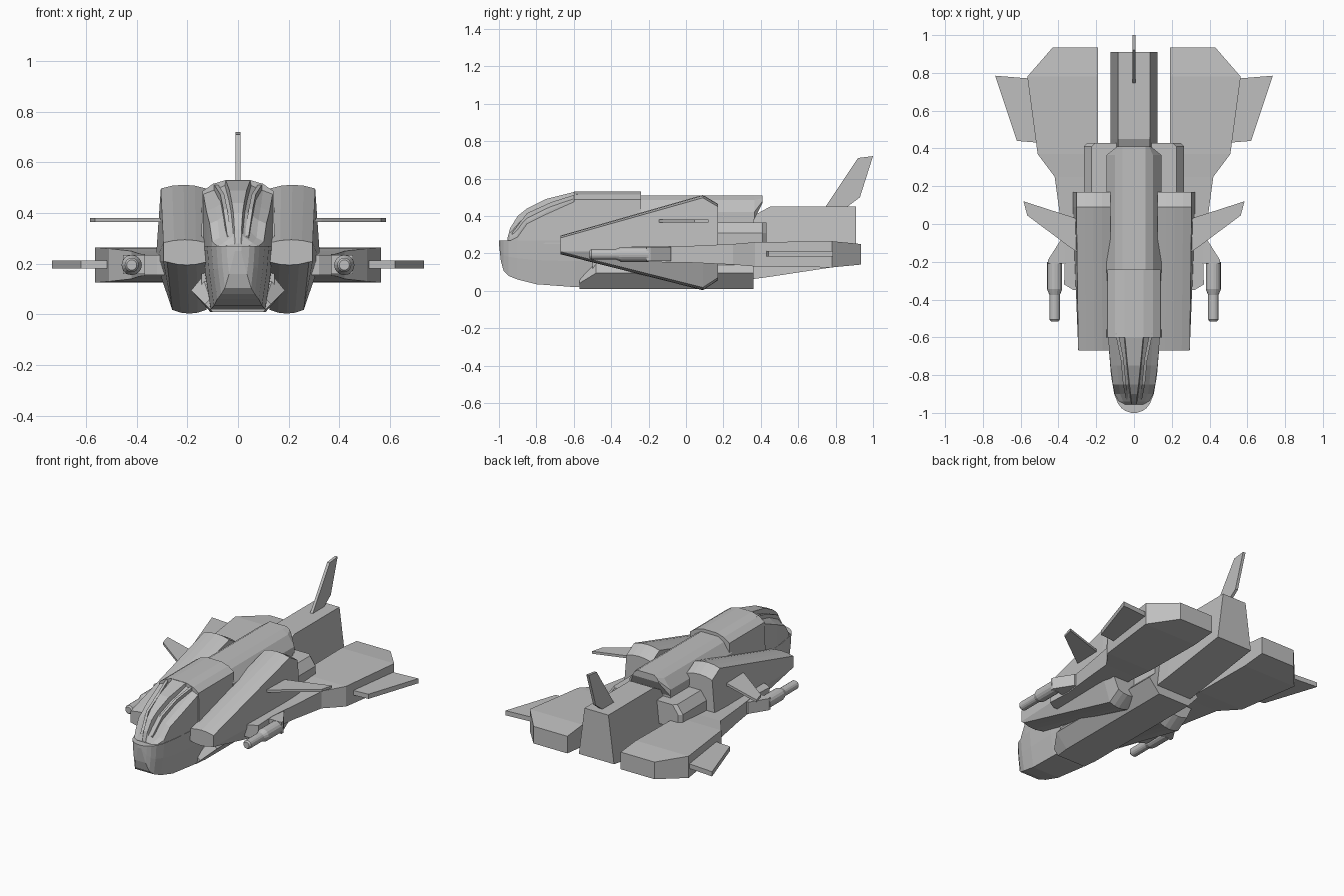
import bpy, bmesh, math
from mathutils import Matrix, Vector

cube = bpy.data.objects.get("Cube")
if cube:
    bpy.data.objects.remove(cube, do_unlink=True)

grey = bpy.data.materials.new("hull_grey")
grey.use_nodes = True
COLOUR = (0.52, 0.52, 0.52, 1)
grey.diffuse_color = COLOUR
grey.node_tree.nodes["Principled BSDF"].inputs["Base Color"].default_value = COLOUR


def finish(name, bm, mirror=False):
    bmesh.ops.recalc_face_normals(bm, faces=bm.faces)
    mesh = bpy.data.meshes.new(name)
    bm.to_mesh(mesh)
    bm.free()
    mesh.materials.append(grey)
    obj = bpy.data.objects.new(name, mesh)
    bpy.context.collection.objects.link(obj)
    if mirror:
        obj.modifiers.new("both_sides", 'MIRROR')
    return obj


def loft(name, sections, mirror=False):
    """Skin a list of equal-length closed rings and cap both ends."""
    bm = bmesh.new()
    rings = [[bm.verts.new(p) for p in s] for s in sections]
    n = len(rings[0])
    for a, b in zip(rings, rings[1:]):
        for i in range(n):
            j = (i + 1) % n
            bm.faces.new((a[i], a[j], b[j], b[i]))
    bm.faces.new(rings[0])
    bm.faces.new(rings[-1])
    return finish(name, bm, mirror)


def ring(y, half):
    """Closed ring at depth y from the +x half outline, top to bottom."""
    return [(x, y, z) for x, z in half] + [(-x, y, z) for x, z in reversed(half)]


def plate(name, outline, low, high):
    """Flat mirrored fin from a plan outline."""
    return loft(name, [[(x, y, z) for x, y in outline] for z in (low, high)], True)


# Nose tub: rounded in plan, tapering to a flat belly
nose = [(-1, .015, .25), (-.99, .045, .16), (-.975, .066, .105), (-.95, .085, .08),
        (-.9, .105, .06), (-.8, .122, .035), (-.6, .138, .02), (-.24, .145, .02)]
loft("nose_hull", [ring(y, [(w, .27), (w * .93, .15 + zb * .4), (w * .78, zb)])
                   for y, w, zb in nose])

# Canopy: raised centre ridge, recessed glazing and side cheeks
canopy = [(-.955, .012, .28, .272, .06), (-.94, .014, .335, .28, .08),
          (-.9, .018, .4, .30, .102), (-.85, .024, .44, .37, .112),
          (-.75, .034, .49, .42, .125), (-.6, .048, .528, .487, .137)]
loft("canopy", [ring(y, [(r, zt), (r + .004, zt - (zt - zs) * .45),
                         (w * .72, zs + .002), (w, zs - .012), (w, .25)])
                for y, r, zt, zs, w in canopy])

# Canopy frame rails beside the glazing
loft("canopy_rail", [[(x - .008, y, z - .03), (x - .008, y, z), (x + .008, y, z), (x + .008, y, z - .03)]
                     for y, x, z in [(-.93, .034, .31), (-.85, .05, .415),
                                     (-.72, .062, .474), (-.58, .09, .518)]], True)

# Cockpit roof
roof = [(.05, .53), (.1, .515), (.14, .487), (.146, .25)]
loft("cockpit_roof", [ring(-.6, roof), ring(-.24, roof)])

# Central body and spine roof with a swept rear edge
core = [(.06, .45), (.14, .42), (.145, .06)]
loft("central_body", [ring(-.5, core), ring(.36, core)])
spine = [(.06, .51), (.1, .485), (.145, .42), (.145, .38)]
loft("spine_roof", [ring(-.26, spine), ring(.365, spine),
                    ring(.41, [(.06, .51), (.08, .495), (.09, .48), (.09, .47)])])

# Keel under the body
loft("keel", [ring(-.57, [(.11, .06), (.13, .04), (.1, .01)]),
              ring(-.48, [(.14, .15), (.185, .095), (.11, .01)]),
              ring(.36, [(.14, .14), (.185, .095), (.11, .01)])])

# Tail block and fin
loft("tail_block", [ring(.34, [(.085, .39), (.125, .06)]),
                    ring(.45, [(.085, .45), (.125, .075)]),
                    ring(.91, [(.085, .45), (.125, .145)])])
fin = [(.74, .44), (.92, .71), (1, .72), (.93, .5), (.85, .44)]
loft("tail_fin", [[(x, y, z) for y, z in fin] for x in (-.009, .009)])


# Engine pods: wedges growing to the rear with bowed top and bottom
def pod_ring(y, inner, top_x, mid_x, low_x, top, low, bow):
    def arc(outer, z, rise):
        return [(inner + (outer - inner) * t, y, z - rise * (2 * t - 1) ** 2)
                for t in (0, .25, .5, .75, 1)]
    return arc(top_x, top, bow) + [(mid_x, y, .21)] + arc(low_x, low, -bow)[::-1]


loft("engine_pod", [pod_ring(-.67, .125, .295, .295, .28, .295, .195, .012),
                    pod_ring(.09, .125, .305, .325, .26, .512, .003, .015),
                    pod_ring(.17, .125, .305, .325, .26, .465, .055, .015)], True)

# Bevelled exhaust boxes behind the pods
loft("exhaust_box", [[(.09, y, .22), (.09, y, .365), (.225 - d, y, .365),
                      (.265 - d, y, .31), (.265 - d, y, .22)]
                     for y, d in ((.15, 0), (.41, 0), (.43, .02))], True)

# Thick main wings
wing = [(-.35, .32, .04), (-.32, .37, .04), (-.16, .365, .042), (.03, .39, .045), (.25, .42, .055),
        (.37, .51, .065), (.78, .565, .07), (.935, .43, .055)]
loft("main_wing", [[(.19, y, .195 - h), (.19, y, .195 + h), (x, y, .195 + h), (x, y, .195 - h)]
                   for y, x, h in wing], True)

# Thin wing tips and canards
plate("wing_tip", [(.5, .43), (.62, .44), (.735, .785), (.55, .77)], .182, .212)
plate("canard", [(.29, -.155), (.33, -.13), (.565, .045), (.585, .12), (.29, .025)], .364, .38)

# Side guns: stepped turned barrels with mounting brackets
gun = [(-.515, .02), (-.505, .028), (-.375, .028), (-.345, .04), (-.2, .04)]
loft("gun", [[(.42 + r * math.cos(a * math.tau / 16), y, .195 + r * math.sin(a * math.tau / 16))
              for a in range(16)] for y, r in gun], True)
plate("gun_bracket", [(.34, -.21), (.455, -.21), (.455, -.19), (.385, -.08), (.34, -.08)], .16, .235)
